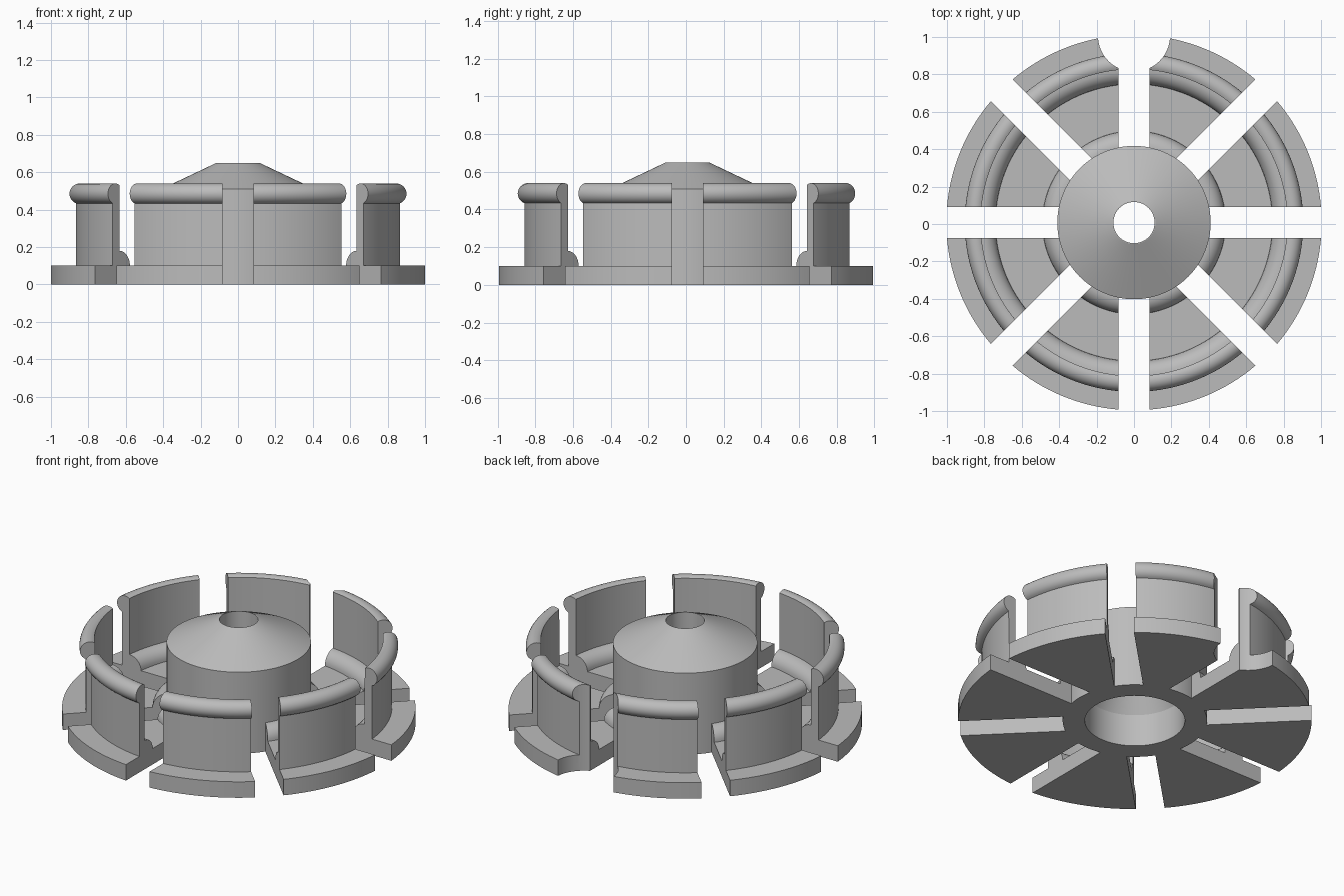
import bpy, bmesh
from math import pi, sin, cos, radians
from mathutils import Vector, Matrix

cube = bpy.data.objects.get("Cube")
if cube:
    bpy.data.objects.remove(cube, do_unlink=True)

OFFSET_Y = 0.0077      # the rear notch shifts the centre slightly
RADIUS = 1.0034
SLOT = 0.082           # half width of the radial slots
HUB = 0.41

grey = bpy.data.materials.new("plain grey")
grey.use_nodes = True
grey.diffuse_color = (0.5, 0.5, 0.5, 1)
grey.node_tree.nodes["Principled BSDF"].inputs["Base Color"].default_value = (0.5, 0.5, 0.5, 1)


def arc(r, z, radius, start, end, steps):
    """Points of an arc in the profile plane, angles in degrees."""
    angles = [radians(start + (end - start) * i / steps) for i in range(steps + 1)]
    return [(r + radius * cos(a), z + radius * sin(a)) for a in angles]


def revolve(profile, angle, steps):
    """Spin a closed profile of (radius, height) points about z."""
    bm = bmesh.new()
    verts = [bm.verts.new((r, 0, z)) for r, z in profile]
    edges = [bm.edges.new((v, verts[i - 1])) for i, v in enumerate(verts)]
    bmesh.ops.spin(bm, geom=verts + edges, cent=(0, 0, 0), axis=(0, 0, 1),
                   angle=angle, steps=steps)
    bmesh.ops.remove_doubles(bm, verts=bm.verts, dist=1e-5)
    return bm


def trim(bm, normal):
    """Cut away the slot side of a sector and cap the cut."""
    cut = bmesh.ops.bisect_plane(bm, geom=bm.verts[:] + bm.edges[:] + bm.faces[:],
                                 plane_co=normal * SLOT, plane_no=normal,
                                 clear_inner=True)["geom_cut"]
    rim = [e for e in cut if isinstance(e, bmesh.types.BMEdge)]
    bmesh.ops.contextual_create(bm, geom=rim)


def add_object(name, bm):
    bmesh.ops.recalc_face_normals(bm, faces=bm.faces)
    mesh = bpy.data.meshes.new(name)
    bm.to_mesh(mesh)
    bm.free()
    obj = bpy.data.objects.new(name, mesh)
    bpy.context.collection.objects.link(obj)
    obj.location.y = OFFSET_Y
    mesh.materials.append(grey)
    return obj


def select(obj):
    bpy.ops.object.select_all(action='DESELECT')
    obj.select_set(True)
    bpy.context.view_layer.objects.active = obj


# Hub with a conical cap and a narrowing bore
hub_profile = [(0.284, 0), (HUB, 0), (HUB, 0.51), (0.115, 0.65), (0.11, 0.65),
               (0.11, 0.5), (0.284, 0.2)]
parts = [add_object("hub", revolve(hub_profile, 2 * pi, 96))]

# Sector profile: base, wall with outer bead, rounded feet of wall and hub
sector_profile = (
    [(0.405, 0), (RADIUS, 0), (RADIUS, 0.1), (0.87, 0.1)]
    + arc(0.85, 0.485, 0.055, -68.6, 123, 14)
    + arc(0.82, 0.1, 0.08, 90, 180, 8)
    + arc(HUB, 0.1, 0.08, 0, 90, 8)
    + [(0.405, 0.18)])

# Rear notch cutter
bm = bmesh.new()
bmesh.ops.create_cone(bm, cap_ends=True, segments=64, radius1=0.193, radius2=0.193,
                      depth=2, matrix=Matrix.Translation((0, 1, 0)))
cutter = add_object("notch_cutter", bm)
cutter.hide_render = True

# Eight sectors separated by slots; the two at the back get the notch
for i in range(8):
    bm = revolve(sector_profile, pi / 4, 20)
    trim(bm, Vector((0, 1, 0)))
    trim(bm, Vector((1, -1, 0)).normalized())
    bmesh.ops.rotate(bm, verts=bm.verts, cent=(0, 0, 0),
                     matrix=Matrix.Rotation(i * pi / 4, 3, 'Z'))
    sector = add_object(f"sector_{i + 1}", bm)
    if i in (1, 2):
        notch = sector.modifiers.new("notch", 'BOOLEAN')
        notch.operation = 'DIFFERENCE'
        notch.solver = 'EXACT'
        notch.object = cutter
        select(sector)
        bpy.ops.object.modifier_apply(modifier=notch.name)
    parts.append(sector)
bpy.data.objects.remove(cutter, do_unlink=True)

# Smooth curved faces, keep the edges crisp
for obj in parts:
    select(obj)
    bpy.ops.object.shade_smooth_by_angle(angle=radians(25))
